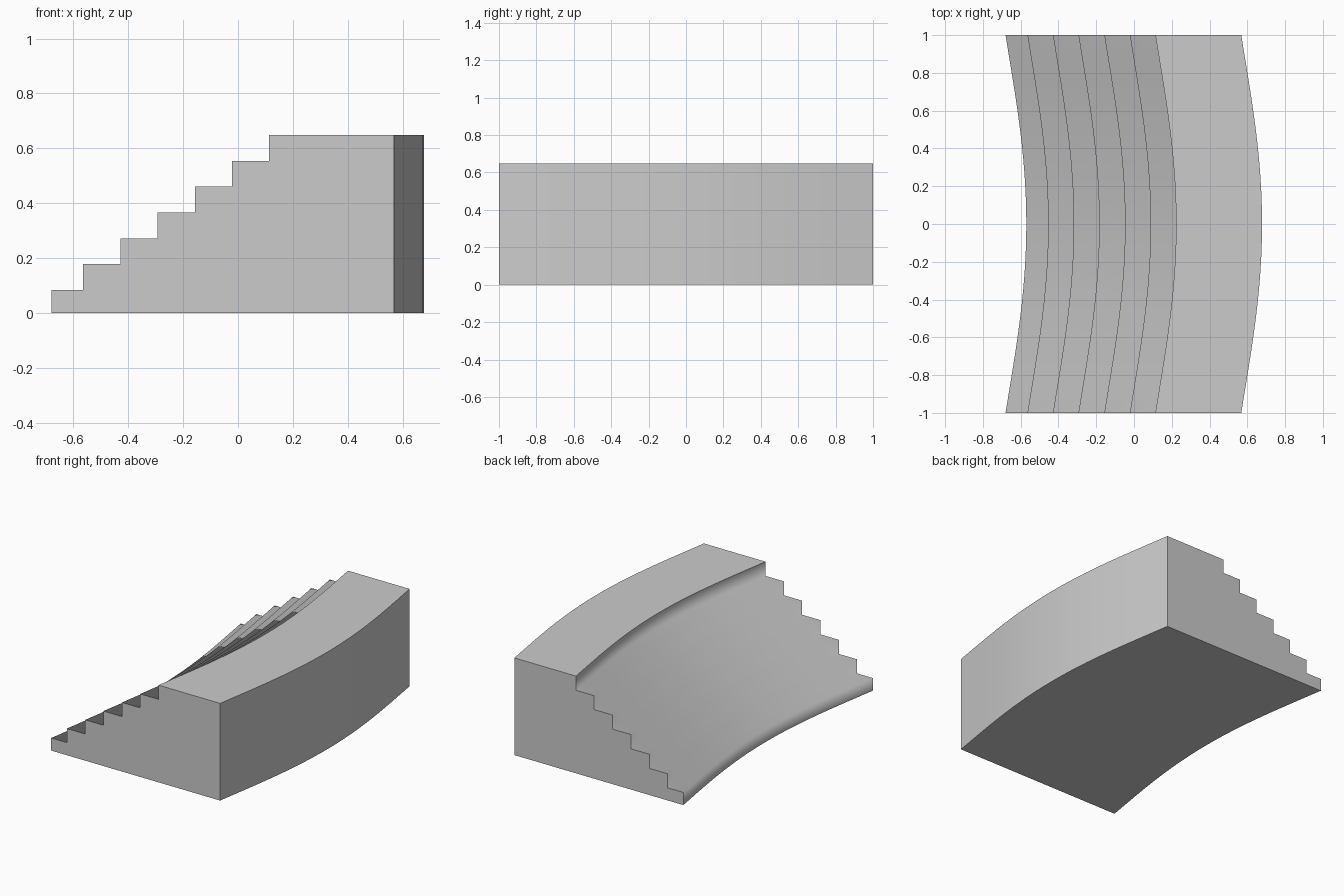
import bpy, bmesh

if "Cube" in bpy.data.objects:
    bpy.data.objects.remove(bpy.data.objects["Cube"])

# Stair profile at the end caps: seven steps, then a flat landing
STEP_X = [-0.68, -0.564, -0.429, -0.294, -0.157, -0.022, 0.113]
STEP_Z = [0.084, 0.178, 0.272, 0.367, 0.461, 0.554, 0.649]
BACK_X = 0.568
SEGMENTS = 24

profile = [(STEP_X[0], 0.0)]
for i, (x, z) in enumerate(zip(STEP_X, STEP_Z)):
    profile.append((x, z))
    next_x = STEP_X[i + 1] if i + 1 < len(STEP_X) else BACK_X
    profile.append((next_x, z))
profile.append((BACK_X, 0.0))


def bow(y):
    """Sideways bulge of the staircase along its width."""
    return 0.11 * (1 - y * y) * (1 - 0.28 * y * y)


# Sweep the profile along the bowed width
bm = bmesh.new()
rings = []
for j in range(SEGMENTS + 1):
    y = -1 + 2 * j / SEGMENTS
    rings.append([bm.verts.new((x + bow(y), y, z)) for x, z in profile])

n = len(profile)
for a, b in zip(rings, rings[1:]):
    for i in range(n):
        k = (i + 1) % n
        bm.faces.new((a[i], b[i], b[k], a[k]))
caps = [bm.faces.new(rings[0]), bm.faces.new(rings[-1])]
bmesh.ops.recalc_face_normals(bm, faces=bm.faces)

# Steps share soft shading; landing, back, base and end caps keep crisp edges
for f in bm.faces:
    f.smooth = True
for ring_a, ring_b in zip(rings, rings[1:]):
    for i in (0, n - 3, n - 2, n - 1):
        bm.edges.get((ring_a[i], ring_b[i])).smooth = False
for cap in caps:
    for e in cap.edges:
        e.smooth = False

mesh = bpy.data.meshes.new("curved_stairs")
bm.to_mesh(mesh)
bm.free()
stairs = bpy.data.objects.new("curved_stairs", mesh)
bpy.context.collection.objects.link(stairs)
